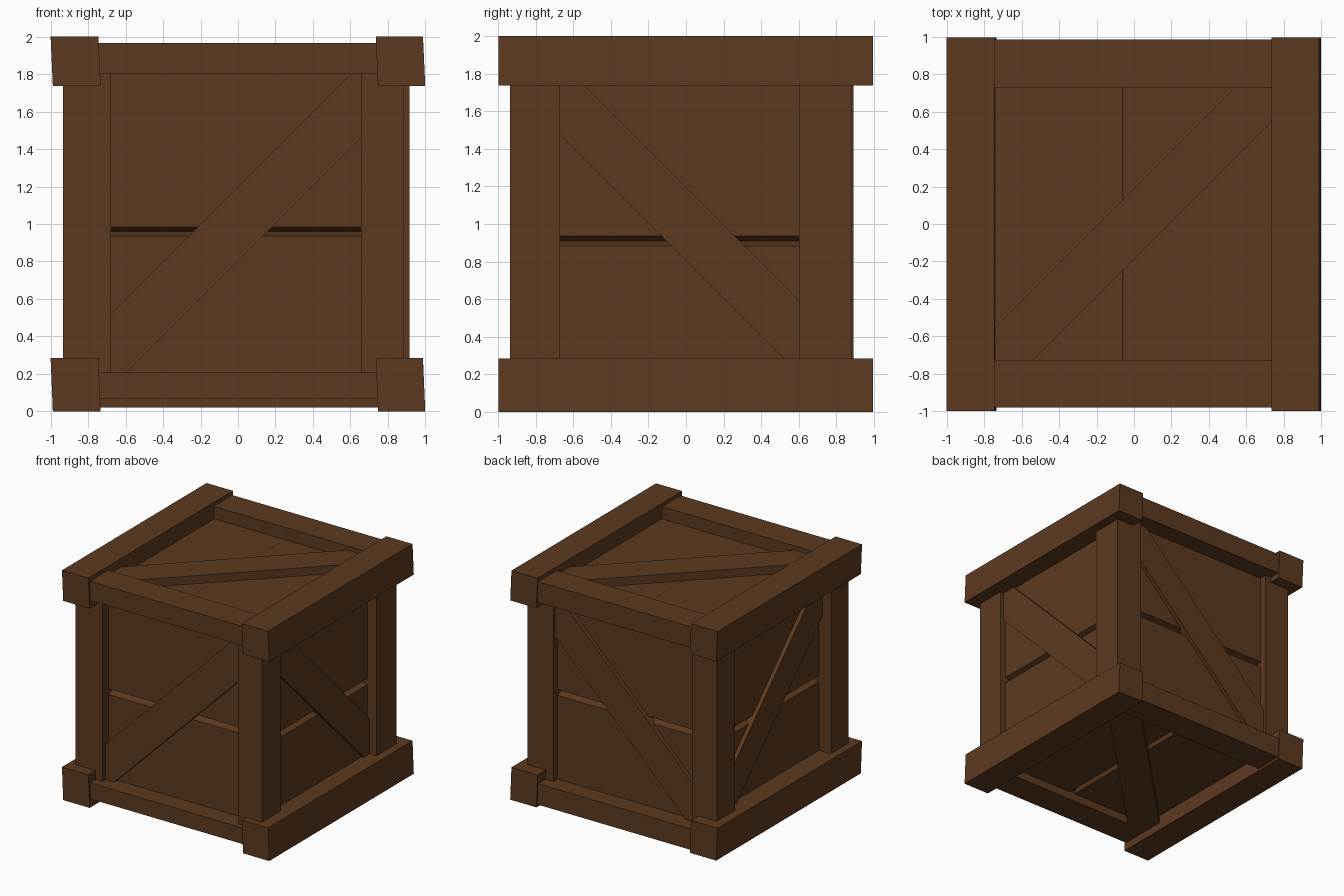
import bpy, bmesh
from mathutils import Vector

if "Cube" in bpy.data.objects:
    bpy.data.objects.remove(bpy.data.objects["Cube"])

wood = bpy.data.materials.new("brown wood")
wood.diffuse_color = (0.109, 0.042, 0.0145, 1)
wood.use_nodes = True
wood.node_tree.nodes["Principled BSDF"].inputs["Base Color"].default_value = wood.diffuse_color


def finish(name, bm):
    bmesh.ops.recalc_face_normals(bm, faces=bm.faces)
    me = bpy.data.meshes.new(name)
    bm.to_mesh(me)
    bm.free()
    me.materials.append(wood)
    ob = bpy.data.objects.new(name, me)
    bpy.context.collection.objects.link(ob)
    return ob


def box(name, x, y, z, shear=0.0):
    """Box from ranges; shear shifts the bottom edge along x."""
    bm = bmesh.new()
    bmesh.ops.create_cube(bm, size=1)
    for v in bm.verts:
        low = v.co.z < 0
        v.co = (x[v.co.x > 0] + (shear if low else 0), y[v.co.y > 0], z[v.co.z > 0])
    return finish(name, bm)


def prism(name, points, a, b):
    """Extrude a closed loop of points from offset vector a to b."""
    bm = bmesh.new()
    lo = [bm.verts.new(p + a) for p in points]
    hi = [bm.verts.new(p + b) for p in points]
    n = len(points)
    bm.faces.new(lo)
    bm.faces.new(hi)
    for i in range(n):
        bm.faces.new((lo[i], lo[(i + 1) % n], hi[(i + 1) % n], hi[i]))
    return finish(name, bm)


C = Vector((0, 0, 1))
X, Y, Z = Vector((1, 0, 0)), Vector((0, 1, 0)), Vector((0, 0, 1))


def side(name, u, v, w, face, groove, gap, depth, slope, width, rise, h=0.84):
    """Board panel with a V groove across u, plus a diagonal brace."""
    g = groove
    prof = [(-h, face - 0.12), (-h, face), (g - gap, face), (g, face - depth),
            (g + gap, face), (h, face), (h, face - 0.12)]
    prism(name + "_boards", [C + u * p + w * q for p, q in prof], v * -0.8, v * 0.8)
    d = (u + v * slope).normalized()
    s = (u - v * slope).normalized()
    o = C + w * face
    loop = [o + d * i * 1.05 + s * j * width / 2 for i, j in ((-1, -1), (1, -1), (1, 1), (-1, 1))]
    prism(name + "_brace", loop, w * -0.03, w * rise)


# panels and braces on all six sides
side("front", Z, X, -Y, 0.817, -0.04, 0.025, 0.07, 1, 0.28, 0.04)
side("back", Z, X, Y, 0.825, -0.04, 0.025, 0.07, 1, 0.28, 0.035)
side("right", Z, Y, X, 0.83, -0.09, 0.026, 0.07, -1, 0.275, 0.02)
side("left", Z, Y, -X, 0.82, -0.09, 0.026, 0.07, -1, 0.275, 0.035)
side("top", X, Y, Z, 0.86, -0.06, 0.005, 0.003, 1, 0.265, 0.07)
side("bottom", X, Y, -Z, 0.86, 0.06, 0.025, 0.06, 1, 0.265, 0.07)

# long corner beams running front to back, slightly skewed
for level, z in (("top", (1.737, 2.0)), ("bottom", (0.0, 0.285))):
    for s, x in (("left", (-1.0, -0.745)), ("right", (0.735, 0.987))):
        box(f"{level}_{s}_beam", x, (-0.997, 0.995), z, 0.012)

# cross beams between them
box("top_front_crossbeam", (-0.78, 0.78), (-0.98, -0.725), (1.80, 1.967))
box("top_back_crossbeam", (-0.78, 0.78), (0.728, 0.985), (1.785, 1.967))
box("bottom_front_crossbeam", (-0.78, 0.78), (-0.98, -0.725), (0.07, 0.21))
box("bottom_back_crossbeam", (-0.78, 0.78), (0.73, 0.985), (0.022, 0.205))

# upright corner posts, each fitted a little differently
box("front_left_post", (-0.935, -0.677), (-0.9, -0.66), (0.18, 1.83))
box("front_right_post", (0.655, 0.885), (-0.935, -0.67), (0.18, 1.83))
box("back_left_post", (-0.92, -0.68), (0.64, 0.89), (0.18, 1.83))
box("back_right_post", (0.66, 0.915), (0.60, 0.88), (0.18, 1.83))
